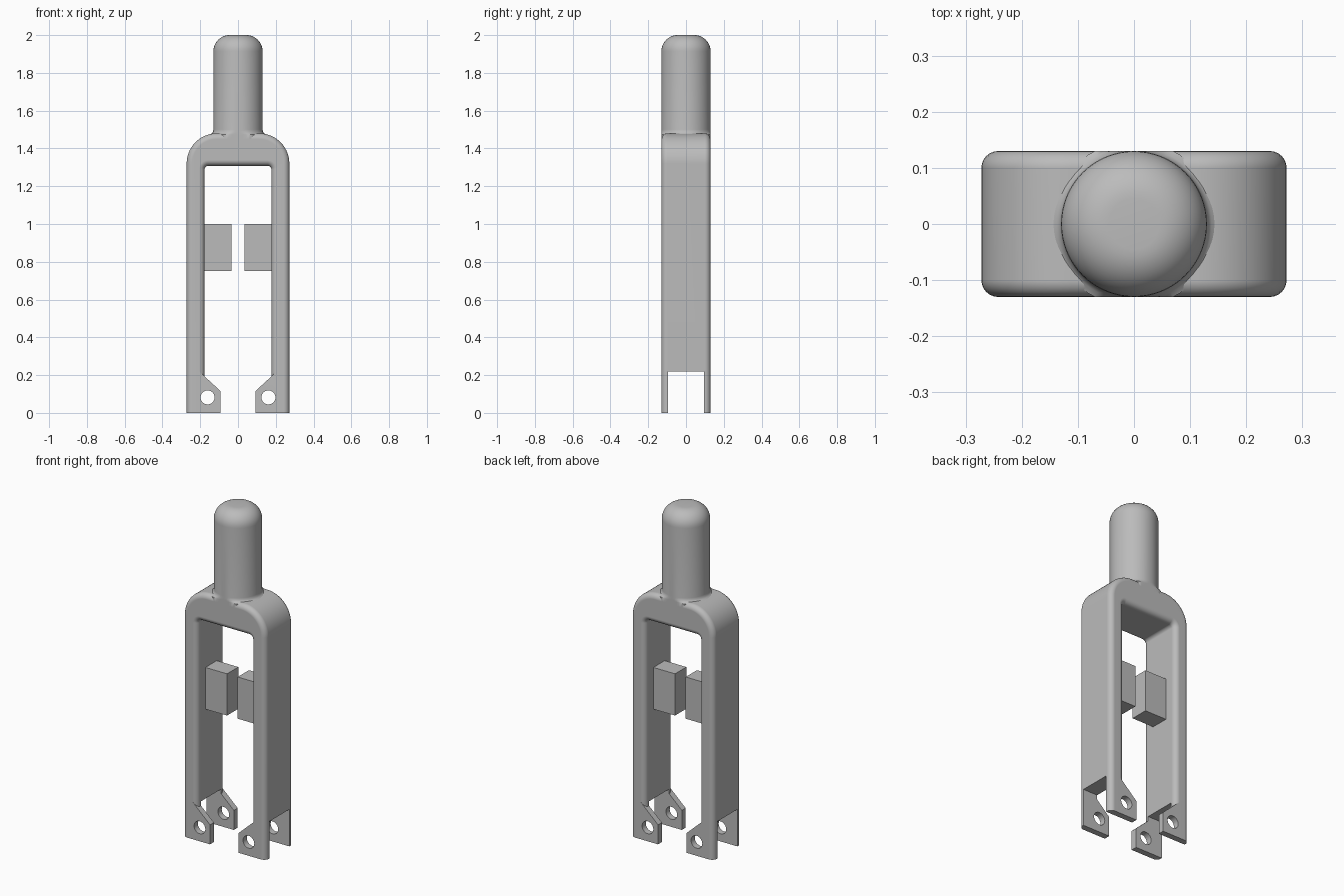
import bpy, bmesh
from math import sin, cos, pi, radians

if "Cube" in bpy.data.objects:
    bpy.data.objects.remove(bpy.data.objects["Cube"])

HALF_DEPTH = 0.13
grey = bpy.data.materials.new("satin grey")
grey.use_nodes = True
grey.diffuse_color = (0.5, 0.5, 0.5, 1)
grey.node_tree.nodes["Principled BSDF"].inputs["Base Color"].default_value = (0.5, 0.5, 0.5, 1)


def finish(bm, name):
    bmesh.ops.recalc_face_normals(bm, faces=bm.faces)
    mesh = bpy.data.meshes.new(name)
    bm.to_mesh(mesh)
    bm.free()
    mesh.materials.append(grey)
    ob = bpy.data.objects.new(name, mesh)
    bpy.context.collection.objects.link(ob)
    return ob


def activate(ob):
    bpy.ops.object.select_all(action='DESELECT')
    ob.select_set(True)
    bpy.context.view_layer.objects.active = ob


def smooth(ob):
    activate(ob)
    bpy.ops.object.shade_smooth_by_angle(angle=radians(35))


def slab(points, y0, y1):
    """Extrude an x-z outline between two depths."""
    bm = bmesh.new()
    face = bm.faces.new([bm.verts.new((x, y0, z)) for x, z in points])
    out = bmesh.ops.extrude_face_region(bm, geom=[face])
    for v in out["geom"]:
        if isinstance(v, bmesh.types.BMVert):
            v.co.y = y1
    return bm


def box(name, x0, x1, y0, y1, z0, z1):
    return finish(slab([(x0, z0), (x1, z0), (x1, z1), (x0, z1)], y0, y1), name)


def arc(cx, cz, r, start, end, n):
    steps = [radians(start + (end - start) * i / n) for i in range(n + 1)]
    return [(cx + r * cos(a), cz + r * sin(a)) for a in steps]


def combine(target, tool, operation):
    activate(target)
    mod = target.modifiers.new("cut", 'BOOLEAN')
    mod.operation, mod.solver, mod.object = operation, 'EXACT', tool
    bpy.ops.object.modifier_apply(modifier=mod.name)
    bpy.data.objects.remove(tool)


# Fork: arched outline with rounded front and back edges
half = [(0.177, 0)]
outer = [(0.272, 0)] + arc(0.112, 1.32, 0.16, 0, 90, 14)
inner = arc(0.157, 1.288, 0.02, 90, 0, 5) + half
outline = outer + [(-x, z) for x, z in reversed(outer)]
outline += [(-x, z) for x, z in reversed(inner)] + inner
bm = slab(outline, -HALF_DEPTH, HALF_DEPTH)
rim = [e for e in bm.edges
       if abs(e.verts[0].co.y - e.verts[1].co.y) < 0.01
       and max(v.co.z for v in e.verts) > 0.01]
bmesh.ops.bevel(bm, geom=rim, offset=0.03, segments=6, profile=0.5, affect='EDGES')
fork = finish(bm, "fork")

# Axle tabs on the inner side of each leg, front and back
tab = [(0.093, 0), (0.22, 0), (0.22, 0.233), (0.093, 0.116)]
for side in (-1, 1):
    for depth in (-1, 1):
        plate = slab([(side * x, z) for x, z in tab], depth * 0.08, depth * HALF_DEPTH)
        combine(fork, finish(plate, "tab"), 'UNION')

# Slot through both leg ends, then the axle holes
combine(fork, box("slot", -0.4, 0.4, -0.094, 0.094, -0.1, 0.22), 'DIFFERENCE')
for side in (-1, 1):
    hole = finish(slab(arc(side * 0.161, 0.082, 0.037, 0, 350, 35), -0.3, 0.3), "hole")
    combine(fork, hole, 'DIFFERENCE')
smooth(fork)
fork.modifiers.new("even shading", 'WEIGHTED_NORMAL').keep_sharp = True

# Steering post with a rounded top and a small flare at the crown
profile = [(0.148, 1.45), (0.148, 1.474), (0.138, 1.48), (0.132, 1.488), (0.13, 1.5)]
profile += arc(0.045, 1.915, 0.085, 0, 90, 10)
bm = bmesh.new()
N = 64
rings = [[bm.verts.new((r * cos(2 * pi * i / N),
                        max(-HALF_DEPTH, min(HALF_DEPTH, r * sin(2 * pi * i / N))), z))
          for i in range(N)] for r, z in profile]
for low, high in zip(rings, rings[1:]):
    for i in range(N):
        j = (i + 1) % N
        bm.faces.new((low[i], low[j], high[j], high[i]))
bm.faces.new(rings[0])
bm.faces.new(rings[-1])
smooth(finish(bm, "steering_post"))

# Brake pads facing each other between the legs
box("left_pad", 0.035, 0.182, -0.053, 0.053, 0.752, 1.0)
box("right_pad", -0.182, -0.035, -0.053, 0.053, 0.752, 1.0)
